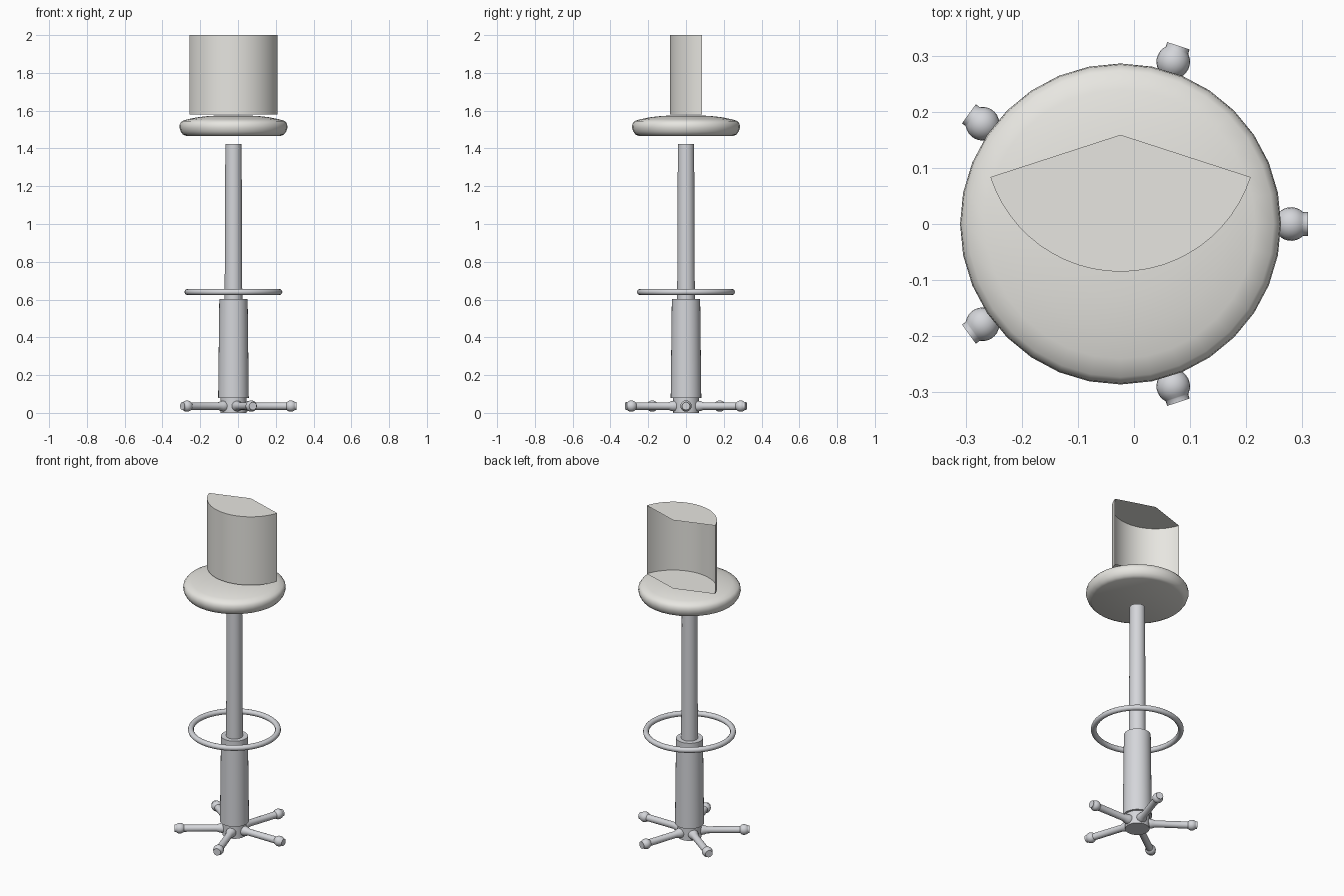
import bpy, bmesh
from math import cos, sin, pi, radians
from mathutils import Matrix, Vector

if "Cube" in bpy.data.objects:
    bpy.data.objects.remove(bpy.data.objects["Cube"])

CX = -0.024  # x position of the stool axis


def material(name, rgb):
    m = bpy.data.materials.new(name)
    m.diffuse_color = (*rgb, 1)
    m.use_nodes = True
    m.node_tree.nodes["Principled BSDF"].inputs["Base Color"].default_value = m.diffuse_color
    return m


CREAM = material("cream_upholstery", (0.80, 0.79, 0.75))
METAL = material("brushed_metal", (0.66, 0.67, 0.70))


def finish(bm, name, mat):
    me = bpy.data.meshes.new(name)
    bm.to_mesh(me)
    bm.free()
    ob = bpy.data.objects.new(name, me)
    bpy.context.collection.objects.link(ob)
    me.materials.append(mat)
    bpy.ops.object.select_all(action='DESELECT')
    ob.select_set(True)
    bpy.context.view_layer.objects.active = ob
    bpy.ops.object.shade_smooth_by_angle(angle=radians(40))
    return ob


def lathe(name, profile, mat, sides=32, matrix=None, closed=False):
    """Spin (radius, height) points around z; ends are capped unless closed."""
    bm = bmesh.new()
    rings = [[bm.verts.new((r * cos(2 * pi * i / sides), r * sin(2 * pi * i / sides), z))
              for i in range(sides)] for r, z in profile]
    pairs = list(zip(rings, rings[1:]))
    if closed:
        pairs.append((rings[-1], rings[0]))
    else:
        bm.faces.new(rings[0][::-1])
        bm.faces.new(rings[-1])
    for a, b in pairs:
        for i in range(sides):
            j = (i + 1) % sides
            bm.faces.new((a[i], a[j], b[j], b[i]))
    bm.transform(matrix or Matrix.Translation((CX, 0, 0)))
    bmesh.ops.recalc_face_normals(bm, faces=bm.faces)
    return finish(bm, name, mat)


# Seat cushion
lathe("seat", [(0.252, 1.467), (0.268, 1.474), (0.279, 1.489), (0.286, 1.51), (0.284, 1.53),
               (0.273, 1.545), (0.24, 1.555), (0.19, 1.565), (0.13, 1.572), (0.06, 1.575)], CREAM)

# Central post, sleeve and hub
lathe("post", [(0.047, 0.55), (0.043, 1.423)], METAL)
lathe("sleeve", [(0.081, 0.08), (0.075, 0.603)], METAL)
lathe("hub", [(0.068, 0.0), (0.068, 0.085)], METAL)

# Foot ring
lathe("foot_ring", [(0.243 + 0.016 * cos(2 * pi * k / 12), 0.64 + 0.016 * sin(2 * pi * k / 12))
                    for k in range(12)], METAL, sides=48, closed=True)

# Five feet, each flared at the hub with a ball and stub at the tip
ball = [(0.03 * sin(a), 0.304 - 0.03 * cos(a)) for a in (radians(d) for d in range(42, 136, 13))]
foot = [(0.027, 0.04), (0.029, 0.062), (0.026, 0.082), (0.0195, 0.1)] + ball + [(0.021, 0.326), (0.021, 0.334)]
for k in range(5):
    m = (Matrix.Translation((CX, 0, 0.036)) @ Matrix.Rotation(2 * pi * k / 5, 4, 'Z')
         @ Matrix.Rotation(pi / 2, 4, 'Y'))
    lathe(f"foot_{k + 1}", foot, METAL, sides=20, matrix=m)

# Backrest: curved front wall with wedge-shaped caps, open at the back
bm = bmesh.new()
R, N = 0.244, 24
levels = []
for z in (1.58, 2.0):
    arc = [bm.verts.new((CX + R * cos(a), 0.159 + R * sin(a), z))
           for a in (radians(198 + 144 * i / N) for i in range(N + 1))]
    levels.append((arc, bm.verts.new((CX, 0.159, z))))
(low, low_tip), (high, high_tip) = levels
for i in range(N):
    bm.faces.new((low[i], low[i + 1], high[i + 1], high[i]))
bm.faces.new([low_tip] + low[::-1])
bm.faces.new([high_tip] + high)
finish(bm, "backrest", CREAM)
